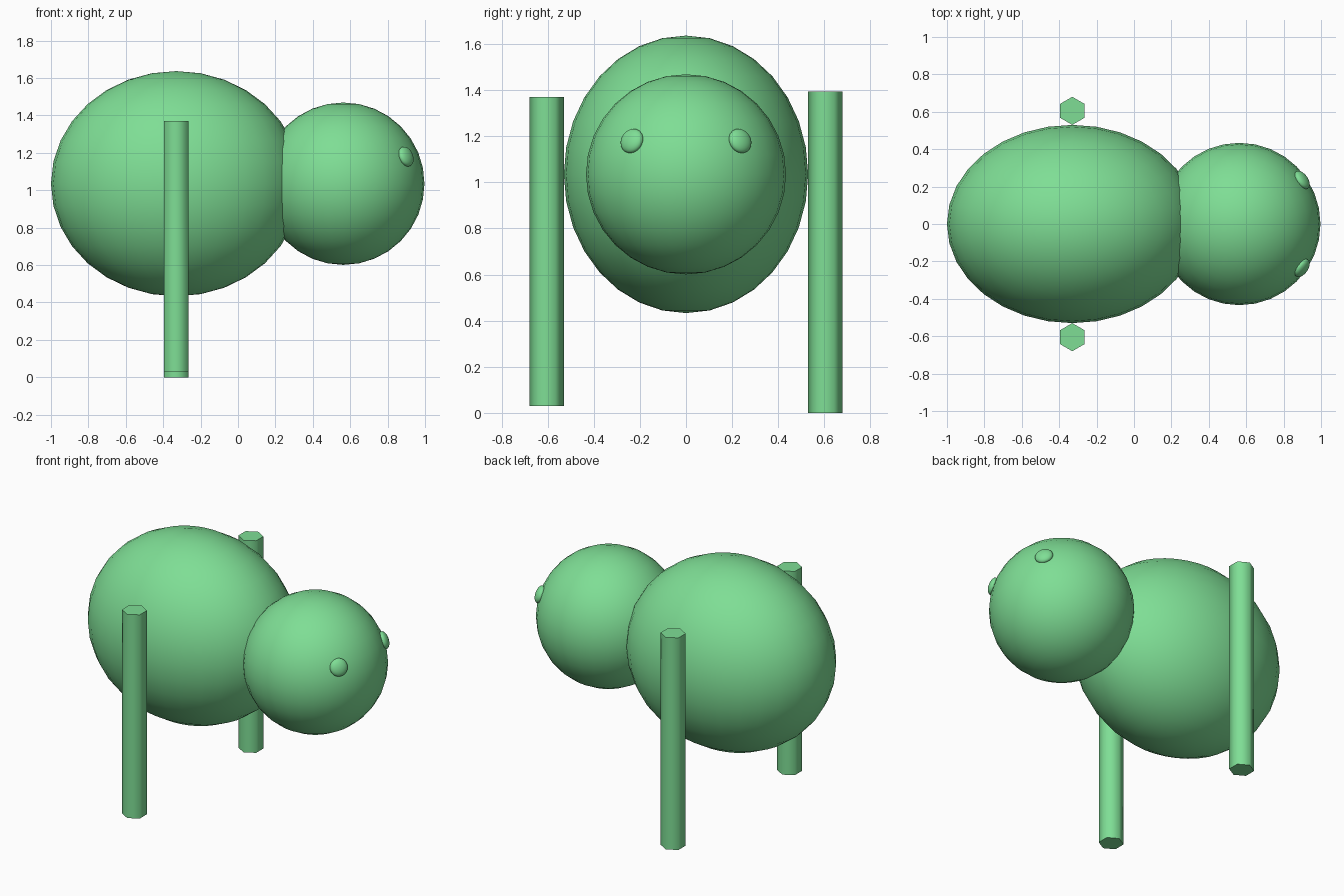
import bpy
from math import radians
from mathutils import Vector

if "Cube" in bpy.data.objects:
    bpy.data.objects.remove(bpy.data.objects["Cube"])

green = bpy.data.materials.new("green")
green.diffuse_color = (0.21, 0.73, 0.30, 1)
green.use_nodes = True
green.node_tree.nodes["Principled BSDF"].inputs["Base Color"].default_value = green.diffuse_color


def finish(name):
    obj = bpy.context.object
    obj.name = name
    obj.data.materials.append(green)
    bpy.ops.object.transform_apply(location=False, rotation=True, scale=True)
    return obj


def ellipsoid(name, loc, radii, rot=(0, 0, 0), segments=32, rings=16):
    bpy.ops.mesh.primitive_uv_sphere_add(segments=segments, ring_count=rings,
                                         radius=1, location=loc, rotation=rot)
    bpy.context.object.scale = radii
    obj = finish(name)
    bpy.ops.object.shade_smooth()
    return obj


def post(name, y, z0, z1):
    # six-sided post with corners pointing along y
    bpy.ops.mesh.primitive_cylinder_add(vertices=6, radius=0.075, depth=z1 - z0,
                                        location=(-0.33, y, (z0 + z1) / 2))
    obj = finish(name)
    bpy.ops.object.shade_smooth_by_angle(angle=radians(65))
    return obj


# Body and head
head_centre = Vector((0.563, 0, 1.035))
head_radius = 0.434
ellipsoid("body", (-0.33, 0, 1.035), (0.67, 0.53, 0.602))
ellipsoid("head", head_centre, (head_radius,) * 3)

# Flattened eyes lying on the head surface
for side, name in ((-1, "left_eye"), (1, "right_eye")):
    normal = Vector((0.335, side * 0.235, 0.145)).normalized()
    ellipsoid(name, head_centre + normal * head_radius, (0.055, 0.055, 0.028),
              normal.to_track_quat('Z', 'Y').to_euler())

# Side legs, one slightly longer than the other
post("left_leg", -0.605, 0.03, 1.37)
post("right_leg", 0.605, 0.0, 1.395)
